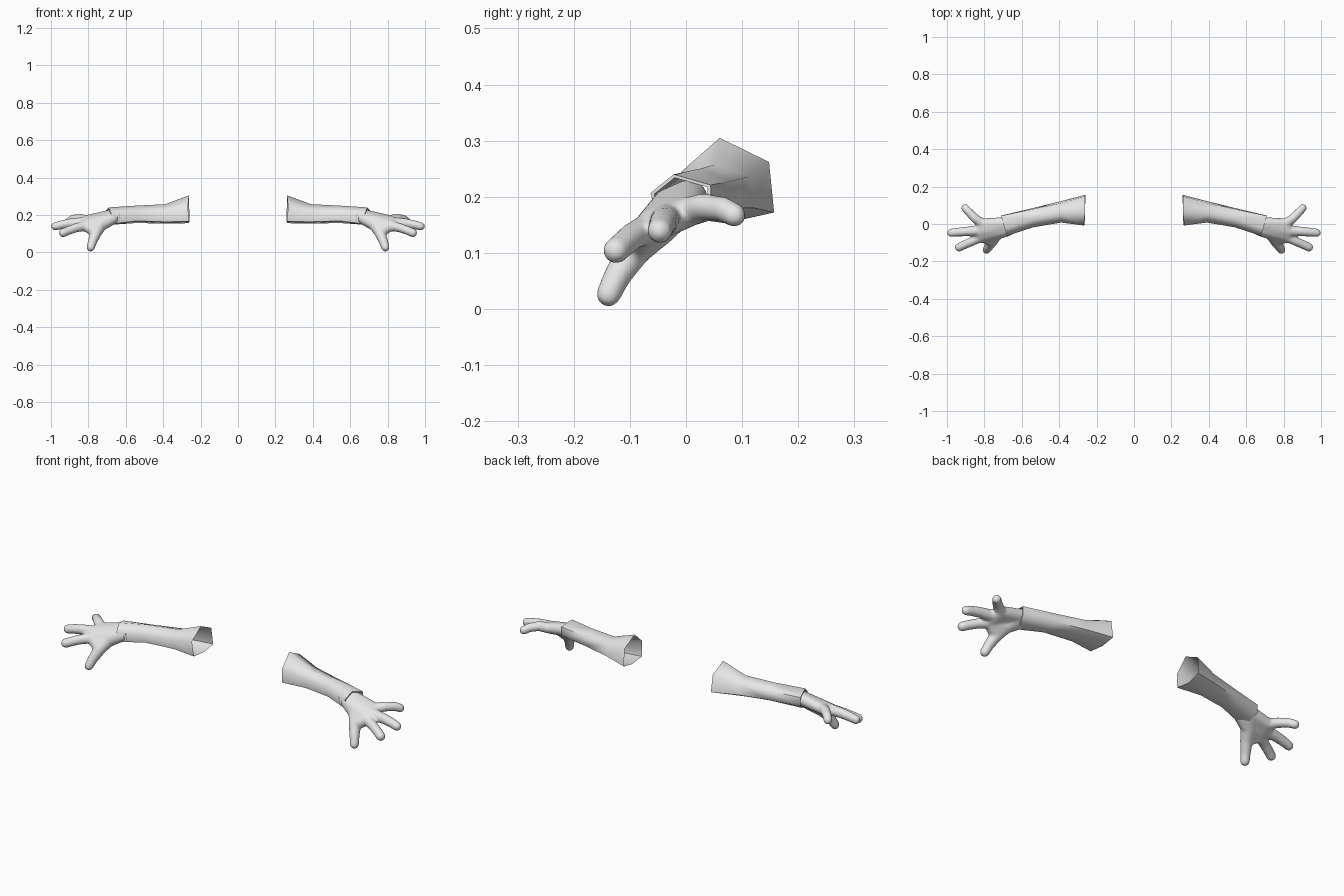
import bpy, bmesh
from mathutils import Vector

if "Cube" in bpy.data.objects:
    bpy.data.objects.remove(bpy.data.objects["Cube"])

grey = bpy.data.materials.new("plain_grey")
grey.diffuse_color = (0.8, 0.8, 0.8, 1)
grey.use_nodes = True
grey.node_tree.nodes["Principled BSDF"].inputs["Base Color"].default_value = grey.diffuse_color


def finish(bm, name, angle):
    bmesh.ops.recalc_face_normals(bm, faces=bm.faces[:])
    me = bpy.data.meshes.new(name)
    bm.to_mesh(me)
    bm.free()
    me.materials.append(grey)
    for p in me.polygons:
        p.use_smooth = True
    ob = bpy.data.objects.new(name, me)
    bpy.context.collection.objects.link(ob)
    bpy.context.view_layer.objects.active = ob
    ob.select_set(True)
    if angle:
        bpy.ops.object.shade_smooth_by_angle(angle=angle)
    ob.select_set(False)
    return ob


def mirror(ob):
    ob.modifiers.new("mirror", 'MIRROR').use_mirror_merge = False


# Sleeve: six-sided open tube from shoulder to cuff
shoulder = [(.262, .06, .305), (.262, .148, .262), (.258, .157, .172),
            (.262, .085, .156), (.262, .0, .165), (.268, -.008, .245)]
upper = [(.39, .05, .257), (.39, .112, .236), (.39, .122, .18),
         (.39, .07, .153), (.39, .018, .163), (.39, .008, .215)]
middle = [(.54, .025, .25), (.54, .08, .228), (.54, .085, .18),
          (.54, .04, .157), (.54, -.01, .168), (.54, -.018, .215)]
cuff = [(.692, -.022, .24), (.71, .044, .221), (.71, .045, .175),
        (.695, .005, .146), (.678, -.05, .152), (.678, -.063, .207)]
mid = sum((Vector(p) for p in cuff), Vector()) / 6
rim = [mid.lerp(Vector(p), .88) for p in cuff]
lining = [p + Vector((-.05, .008, 0)) for p in rim]

bm = bmesh.new()
loops = [[bm.verts.new(p) for p in ring]
         for ring in (shoulder, upper, middle, cuff, rim, lining)]
for a, b in zip(loops, loops[1:]):
    for i in range(6):
        j = (i + 1) % 6
        bm.faces.new((a[i], a[j], b[j], b[i]))
mirror(finish(bm, "sleeves", 1.1))

# Unit ball used for all rounded hulls
ball = bmesh.new()
bmesh.ops.create_icosphere(ball, subdivisions=2, radius=1)
ball_points = [v.co.copy() for v in ball.verts]
ball.free()


# Hand: rounded hulls fused into one smooth skin
def hull(target, balls):
    part = bmesh.new()
    for x, y, z, r in balls:
        for p in ball_points:
            part.verts.new(p * r + Vector((x, y, z)))
    bmesh.ops.convex_hull(part, input=part.verts[:])
    # keep only the outer shell of this group
    for v in [v for v in part.verts if not v.link_faces]:
        part.verts.remove(v)
    bmesh.ops.recalc_face_normals(part, faces=part.faces[:])
    me = bpy.data.meshes.new("hull")
    part.to_mesh(me)
    part.free()
    target.from_mesh(me)
    bpy.data.meshes.remove(me)


wrist = [(.67, -.03, .182, .034), (.67, .006, .198, .034)]
fingers = [
    [(.81, .002, .172, .028), (.85, .03, .182, .025),
     (.885, .066, .178, .023), (.903, .086, .167, .022)],
    [(.83, -.036, .16, .029), (.90, -.04, .155, .026),
     (.95, -.044, .146, .024), (.977, -.047, .139, .023)],
    [(.82, -.07, .142, .028), (.87, -.095, .13, .025),
     (.915, -.115, .113, .024), (.935, -.125, .104, .024)],
]
thumb = [(.735, -.05, .148, .037), (.757, -.09, .108, .031),
         (.778, -.123, .058, .025), (.788, -.138, .026, .023)]

bm = bmesh.new()
hull(bm, wrist + [f[0] for f in fingers])
hull(bm, wrist + [thumb[0]])
hull(bm, [thumb[0], thumb[1], fingers[2][0]])
for chain in fingers + [thumb]:
    for a, b in zip(chain, chain[1:]):
        hull(bm, [a, b])
hands = finish(bm, "hands", None)
rem = hands.modifiers.new("fuse", 'REMESH')
rem.mode = 'VOXEL'
rem.voxel_size = .006
rem.use_smooth_shade = True
smo = hands.modifiers.new("soften", 'SMOOTH')
smo.factor, smo.iterations = .5, 8
mirror(hands)
